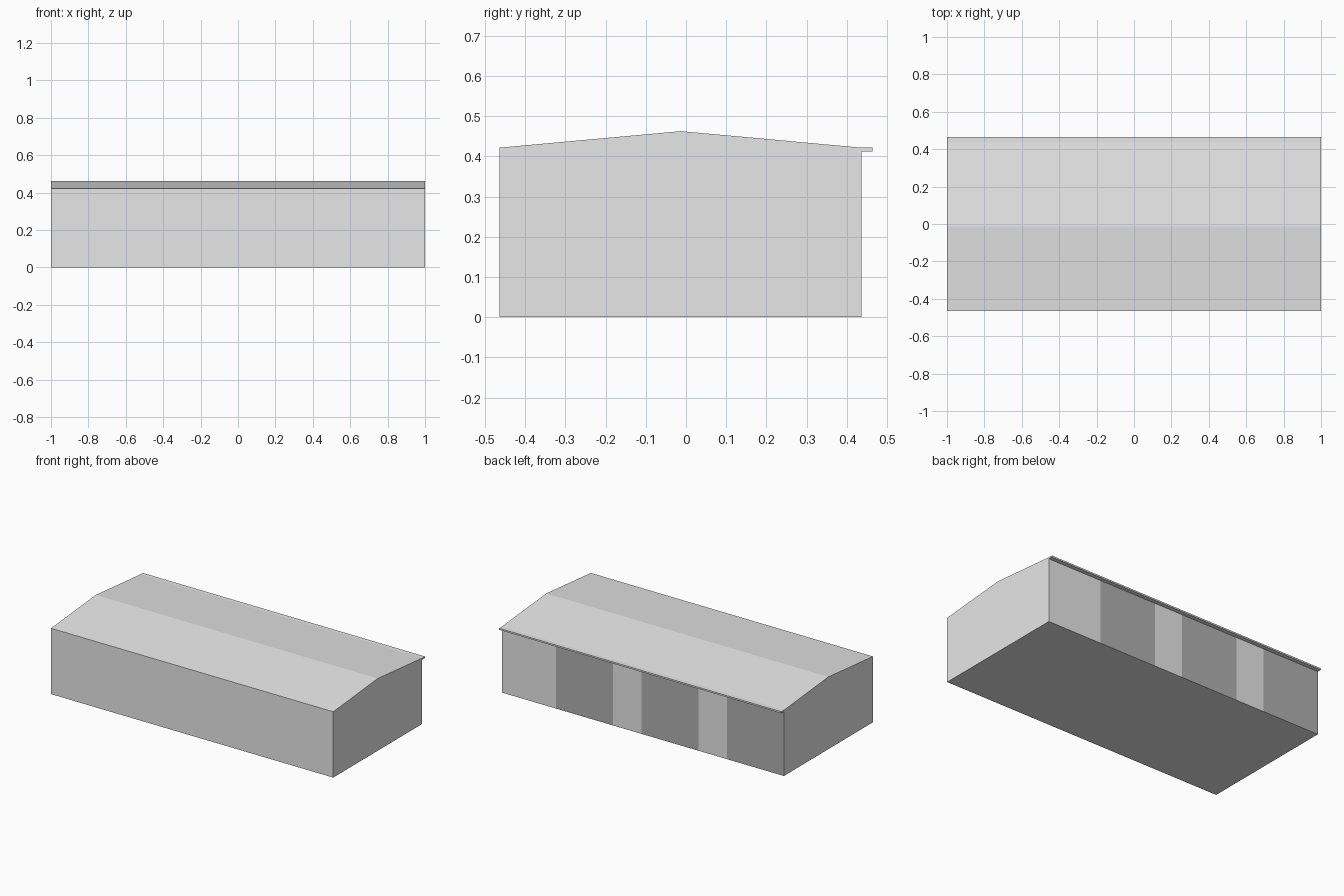
import bpy, bmesh

if "Cube" in bpy.data.objects:
    bpy.data.objects.remove(bpy.data.objects["Cube"])

def material(name, rgb):
    m = bpy.data.materials.new(name)
    m.diffuse_color = (*rgb, 1.0)
    m.use_nodes = True
    m.node_tree.nodes["Principled BSDF"].inputs["Base Color"].default_value = m.diffuse_color
    return m

light_grey = material("light grey", (0.8, 0.8, 0.8))
dark_grey = material("dark grey panel", (0.44, 0.44, 0.44))

def extrude_x(name, profile, half=1.0):
    """Closed prism from a (y, z) profile running along x."""
    bm = bmesh.new()
    ends = [[bm.verts.new((x, y, z)) for y, z in profile] for x in (-half, half)]
    bm.faces.new(ends[0])
    bm.faces.new(list(reversed(ends[1])))
    n = len(profile)
    for i in range(n):
        j = (i + 1) % n
        bm.faces.new((ends[0][i], ends[1][i], ends[1][j], ends[0][j]))
    bmesh.ops.recalc_face_normals(bm, faces=bm.faces)
    mesh = bpy.data.meshes.new(name)
    obj = bpy.data.objects.new(name, mesh)
    bpy.context.collection.objects.link(obj)
    mesh.materials.append(light_grey)
    mesh.materials.append(dark_grey)
    return obj, bm

# Hall: walls, low gable roof and the small flat eave along the back
BACK = 0.437
hall, bm = extrude_x("hall", [
    (-0.464, 0), (BACK, 0), (BACK, 0.412), (0.464, 0.412),
    (0.464, 0.422), (BACK, 0.422), (-0.013, 0.463), (-0.464, 0.422)])

# Back wall: three evenly spaced dark panels, cut into the wall face
def back_faces():
    return [f for f in bm.faces
            if f.normal.y > 0.99 and abs(f.calc_center_median().y - BACK) < 1e-3
            and f.calc_center_median().z < 0.41]

PITCH, WIDTH = 0.605, 0.405
panels = [(-1 + i * PITCH, -1 + i * PITCH + WIDTH) for i in range(3)]
for x in [x for p in panels for x in p if x > -0.99]:
    faces = back_faces()
    geom = set(faces)
    for f in faces:
        geom.update(f.edges)
        geom.update(f.verts)
    bmesh.ops.bisect_plane(bm, geom=list(geom), plane_co=(x, 0, 0), plane_no=(1, 0, 0))
    bm.normal_update()
for f in back_faces():
    cx = (min(v.co.x for v in f.verts) + max(v.co.x for v in f.verts)) / 2
    if any(a < cx < b for a, b in panels):
        f.material_index = 1

bm.to_mesh(hall.data)
bm.free()
